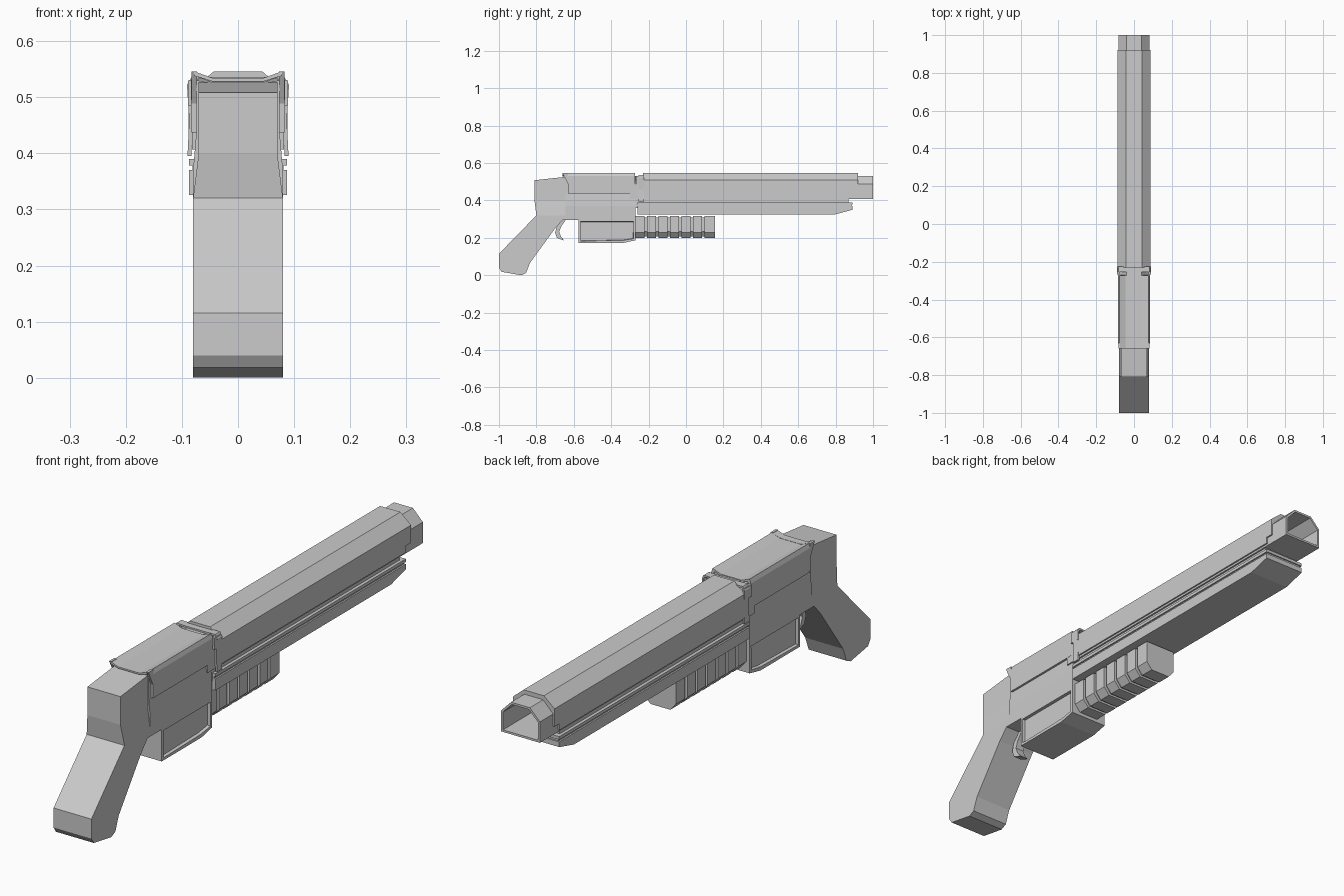
import bpy, bmesh

if "Cube" in bpy.data.objects:
    bpy.data.objects.remove(bpy.data.objects["Cube"])


def finish(name, bm):
    bmesh.ops.recalc_face_normals(bm, faces=bm.faces[:])
    me = bpy.data.meshes.new(name)
    bm.to_mesh(me)
    bm.free()
    ob = bpy.data.objects.new(name, me)
    bpy.context.collection.objects.link(ob)
    return ob


def side_prism(name, yz, hw, inset=None):
    """Extrude a side (y, z) profile across x from -hw to hw."""
    bm = bmesh.new()
    rings = [[bm.verts.new((x, y, z)) for y, z in yz] for x in (-hw, hw)]
    caps = [bm.faces.new(r) for r in rings]
    n = len(yz)
    for i in range(n):
        j = (i + 1) % n
        bm.faces.new((rings[0][i], rings[0][j], rings[1][j], rings[1][i]))
    bmesh.ops.recalc_face_normals(bm, faces=bm.faces[:])
    if inset:
        bmesh.ops.inset_individual(bm, faces=caps, thickness=inset[0])
        bmesh.ops.inset_individual(bm, faces=caps, thickness=0.002, depth=-inset[1])
    return finish(name, bm)


def mirrored(half):
    """Right half section (top to bottom) -> full section through the top."""
    return [(-x, z) for x, z in reversed(half)] + list(half)


def long_prism(name, half, y0, y1):
    """Extrude a mirrored (x, z) section along y."""
    bm = bmesh.new()
    sec = mirrored(half)
    rings = [[bm.verts.new((x, y, z)) for x, z in sec] for y in (y0, y1)]
    for r in rings:
        bm.faces.new(r)
    n = len(sec)
    for i in range(n):
        j = (i + 1) % n
        bm.faces.new((rings[0][i], rings[0][j], rings[1][j], rings[1][i]))
    return finish(name, bm)


def long_shell(name, outer, inner, y0, y1, closed=False, cap=False):
    """Hollow section along y; open underneath unless closed."""
    bm = bmesh.new()
    o, s = mirrored(outer), mirrored(inner)
    n = len(o)
    vo, vi = ([[bm.verts.new((x, y, z)) for x, z in sec] for y in (y0, y1)] for sec in (o, s))
    for i in range(n if closed else n - 1):
        j = (i + 1) % n
        bm.faces.new((vo[0][i], vo[0][j], vo[1][j], vo[1][i]))
        bm.faces.new((vi[0][i], vi[0][j], vi[1][j], vi[1][i]))
        bm.faces.new((vo[1][i], vo[1][j], vi[1][j], vi[1][i]))
        if not cap:
            bm.faces.new((vo[0][i], vo[0][j], vi[0][j], vi[0][i]))
    if cap:
        bm.faces.new(vo[0])
        bm.faces.new(vi[0])
    if not closed:
        for k in (0, n - 1):
            bm.faces.new((vo[0][k], vo[1][k], vi[1][k], vi[0][k]))
    return finish(name, bm)


def box(name, x0, x1, y0, y1, z0, z1):
    ob = side_prism(name, [(y0, z0), (y1, z0), (y1, z1), (y0, z1)], (x1 - x0) / 2)
    ob.location.x = (x0 + x1) / 2
    return ob


# Pistol grip
side_prism("grip", [(-0.80, 0.32), (-1.0, 0.115), (-1.0, 0.04), (-0.985, 0.018), (-0.88, 0),
                    (-0.855, 0.012), (-0.835, 0.065), (-0.70, 0.25), (-0.66, 0.295),
                    (-0.60, 0.295), (-0.60, 0.32)], 0.08)

# Rear block: neck that narrows upward, then the sloped top
bm = bmesh.new()
low = [(-0.08, -0.80), (0.08, -0.80), (0.08, -0.60), (-0.08, -0.60)]
mid = [(-0.07, -0.81), (0.07, -0.81), (0.07, -0.58), (-0.07, -0.58)]
rings = [[bm.verts.new((x, y, z)) for x, y in r] for r, z in ((low, 0.32), (mid, 0.40))]
rings.append([bm.verts.new((x, y, 0.508 if y < -0.7 else 0.533)) for x, y in mid])
for a, b in zip(rings, rings[1:]):
    for i in range(4):
        j = (i + 1) % 4
        bm.faces.new((a[i], a[j], b[j], b[i]))
bm.faces.new(rings[0])
bm.faces.new(rings[-1])
finish("rear_block", bm)

# Receiver body with a slightly narrower upper half
long_prism("receiver", [(0.045, 0.525), (0.074, 0.53), (0.074, 0.44), (0.08, 0.37), (0.08, 0.295)],
           -0.645, -0.27)

# Receiver cover: thin shell with raised edges and notched rear sides
long_shell("receiver_cover",
           [(0.045, 0.533), (0.078, 0.546), (0.084, 0.53), (0.083, 0.437)],
           [(0.045, 0.526), (0.070, 0.535), (0.074, 0.525), (0.074, 0.437)], -0.632, -0.272)
for s in (-1, 1):
    tip = side_prism("cover_rear_tip", [(-0.63, 0.437), (-0.63, 0.546), (-0.66, 0.546),
                                        (-0.627 - 0.015, 0.51), (-0.63, 0.485)], 0.005)
    tip.location.x = s * 0.078
long_shell("cover_rear_lip", [(0.045, 0.534), (0.078, 0.546)], [(0.045, 0.528), (0.078, 0.538)],
           -0.66, -0.63)

# Barrel tube, hollow and open at the muzzle
long_shell("barrel_tube", [(0.04, 0.53), (0.082, 0.487), (0.082, 0.407)],
           [(0.036, 0.522), (0.074, 0.483), (0.074, 0.415)], -0.30, 1.0, closed=True, cap=True)

# Faceted heat shield over the barrel
long_shell("barrel_shield", [(0.043, 0.546), (0.088, 0.508), (0.088, 0.415)],
           [(0.038, 0.529), (0.078, 0.488), (0.078, 0.415)], -0.23, 0.89)
long_shell("shield_front_tab", [(0.043, 0.546), (0.088, 0.508), (0.088, 0.44)],
           [(0.038, 0.529), (0.078, 0.488), (0.078, 0.44)], 0.89, 0.92)

# Clip collar between receiver and barrel
long_shell("collar", [(0.045, 0.536), (0.082, 0.537), (0.091, 0.522), (0.087, 0.46), (0.090, 0.395)],
           [(0.045, 0.53), (0.079, 0.53), (0.084, 0.52), (0.081, 0.46), (0.083, 0.395)],
           -0.255, -0.225)
for s in (-1, 1):
    lug = box("collar_lug", -0.006, 0.006, -0.268, -0.23, 0.485, 0.53)
    lug.location.x = s * 0.083

# Under-barrel rail, lip and fore stock
box("barrel_core", -0.075, 0.075, -0.28, 0.87, 0.36, 0.412)
box("stock_lip", -0.087, 0.087, -0.26, 0.89, 0.378, 0.39)
box("stock_groove", -0.081, 0.081, -0.26, 0.885, 0.365, 0.38)
side_prism("fore_stock", [(-0.26, 0.326), (0.80, 0.326), (0.89, 0.35), (0.89, 0.37),
                          (-0.26, 0.37)], 0.087)

# Magazine housing with recessed side panels
side_prism("magazine_box", [(-0.575, 0.297), (-0.575, 0.173), (-0.335, 0.173), (-0.27, 0.187),
                            (-0.27, 0.297)], 0.08, inset=(0.014, 0.012))

# Ribbed foregrip with chamfered lower edges
long_prism("foregrip_core", [(0.055, 0.308), (0.055, 0.235), (0.035, 0.208)], -0.30, 0.14)
for i in range(7):
    y = -0.27 + 0.0615 * i
    long_prism("foregrip_rib", [(0.066, 0.316), (0.066, 0.228), (0.042, 0.2)], y,
               y + (0.056 if i == 6 else 0.049))

# Curved trigger
side_prism("trigger", [(-0.665, 0.30), (-0.69, 0.262), (-0.70, 0.228), (-0.69, 0.20), (-0.65, 0.185),
                       (-0.668, 0.206), (-0.678, 0.232), (-0.668, 0.26), (-0.64, 0.30)], 0.018)
